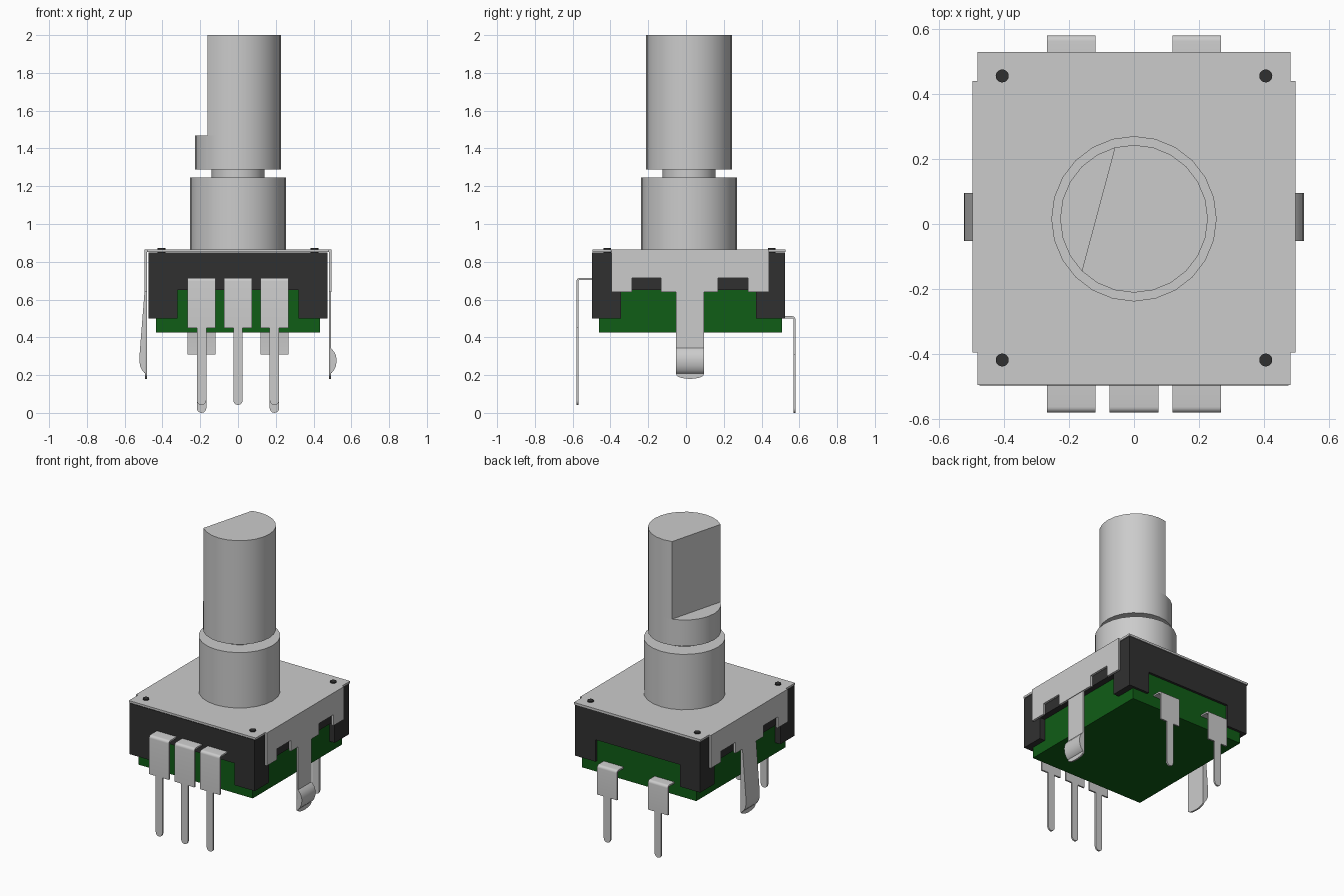
import bpy, bmesh
from math import cos, sin, radians, pi

if "Cube" in bpy.data.objects:
    bpy.data.objects.remove(bpy.data.objects["Cube"])

CY = 0.016  # shaft centre in y


def material(name, rgb):
    m = bpy.data.materials.new(name)
    m.diffuse_color = (*rgb, 1)
    m.use_nodes = True
    m.node_tree.nodes["Principled BSDF"].inputs["Base Color"].default_value = m.diffuse_color
    return m


BLACK = material("black_plastic", (0.03, 0.03, 0.03))
GREEN = material("green_board", (0.005, 0.11, 0.008))


def prism(bm, pts, axis, lo, hi):
    """Extrude a 2D outline along an axis: x takes (y,z), y takes (x,z), z takes (x,y)."""
    def place(a, b, h):
        return {'x': (h, a, b), 'y': (a, h, b), 'z': (a, b, h)}[axis]
    bottom = [bm.verts.new(place(a, b, lo)) for a, b in pts]
    top = [bm.verts.new(place(a, b, hi)) for a, b in pts]
    n = len(pts)
    bm.faces.new(bottom)
    bm.faces.new(top)
    for i in range(n):
        j = (i + 1) % n
        bm.faces.new((bottom[i], bottom[j], top[j], top[i]))


def make(name, parts, mat=None):
    bm = bmesh.new()
    for p in parts:
        prism(bm, *p)
    bmesh.ops.recalc_face_normals(bm, faces=bm.faces)
    me = bpy.data.meshes.new(name)
    bm.to_mesh(me)
    bm.free()
    ob = bpy.data.objects.new(name, me)
    bpy.context.collection.objects.link(ob)
    if mat:
        me.materials.append(mat)
    bpy.ops.object.select_all(action='DESELECT')
    ob.select_set(True)
    bpy.context.view_layer.objects.active = ob
    bpy.ops.object.shade_smooth_by_angle(angle=radians(35))
    return ob


def rect(a0, a1, b0, b1):
    return [(a0, b0), (a1, b0), (a1, b1), (a0, b1)]


def arc(cx, cy, r, start, sweep, n, ry=None):
    return [(cx + r * cos(radians(start + sweep * i / n)),
             cy + (ry or r) * sin(radians(start + sweep * i / n))) for i in range(n + 1)]


def circle(cx, cy, r, n=24):
    return arc(cx, cy, r, 0, 360, n)[:-1]


# plastic housing: slab with four corner feet
feet = [(rect(x0, x1, y0, y1), 'z', 0.50, 0.65)
        for x0, x1 in ((-0.475, -0.32), (0.32, 0.475))
        for y0, y1 in ((-0.497, -0.345), (0.37, 0.524))]
make("housing", [(rect(-0.475, 0.475, -0.497, 0.524), 'z', 0.65, 0.85)] + feet, BLACK)

# green base block
make("base_block", [(rect(-0.434, 0.434, -0.46, 0.508), 'z', 0.425, 0.655)], GREEN)

# top metal plate
make("cover_plate", [(rect(-0.481, 0.481, -0.495, 0.528), 'z', 0.851, 0.865)])

# bent-down cover sides with two notches and a mounting tab with a rounded tip
side = [(-0.395, 0.865), (-0.395, 0.64), (-0.286, 0.64), (-0.286, 0.715),
        (-0.132, 0.715), (-0.132, 0.64), (-0.053, 0.64)]
side += arc(0.021, 0.205, 0.074, 180, 180, 10, ry=0.025)
side += [(0.095, 0.64), (0.17, 0.64), (0.17, 0.715), (0.328, 0.715),
         (0.328, 0.64), (0.44, 0.64), (0.44, 0.865)]
upper = [(y, max(z, 0.64)) for y, z in side if z >= 0.64]
tab = [p for p in side if p[1] < 0.64] + [(0.095, 0.64), (-0.053, 0.64)]
for s, label in ((-1, "left"), (1, "right")):
    lo, hi = sorted((s * 0.481, s * 0.496))
    tlo, thi = sorted((s * 0.481, s * 0.492))
    make(label + "_cover_side", [(upper, 'x', lo, hi), (tab, 'x', tlo, thi)])

# spring bulges on the mounting tabs
curl = [(0.522, 0.28), (0.519, 0.25), (0.508, 0.225), (0.496, 0.212), (0.484, 0.205)]
right = [(0.484, 0.35), (0.495, 0.34), (0.51, 0.322), (0.519, 0.302)] + curl
left = [(-0.484, 0.69), (-0.495, 0.64), (-0.521, 0.31)] + [(-x, z) for x, z in curl]
make("right_tab_bulge", [(right, 'y', -0.053, 0.095)])
make("left_tab_bulge", [(left, 'y', -0.053, 0.095)])

# rivet dots on the plate
make("corner_rivets", [(circle(x, y, 0.02, 16), 'z', 0.84, 0.873)
                       for x in (-0.405, 0.405) for y in (-0.418, 0.455)], BLACK)


def pin(name, x, s, top, shoulder, tip, inner):
    """Bent terminal: wide elbow with rounded corner, then a narrow leg with a rounded tip."""
    out, t, r = 0.58, 0.011, 0.018
    elbow = [(inner, top - t), (inner, top)] + arc(out - r, top - r, r, 90, -90, 5)
    elbow += [(out, shoulder), (out - t, shoulder)]
    elbow += arc(out - r, top - r, r - t, 0, 90, 3)
    elbow = [(s * y, z) for y, z in elbow]
    leg = [(x + 0.025, shoulder), (x - 0.025, shoulder)]
    leg += arc(x, tip + 0.025, 0.025, 180, 180, 8)
    lo, hi = sorted((s * (out - t), s * out))
    make(name, [(elbow, 'x', x - 0.075, x + 0.075), (leg, 'y', lo, hi)])


# three front terminals and two back terminals
for i, x in enumerate((-0.193, 0, 0.193)):
    pin(f"front_pin_{i + 1}", x, -1, 0.715, 0.45, 0.042, 0.48)
for i, x in enumerate((-0.193, 0.193)):
    pin(f"back_pin_{i + 1}", x, 1, 0.512, 0.31, 0.0, 0.49)

# threaded bushing, neck and D-cut shaft
make("bushing", [(circle(0, CY, 0.254), 'z', 0.86, 1.245)])
make("shaft_neck", [(circle(0, CY, 0.14), 'z', 1.24, 1.295)])
make("shaft", [(circle(0, CY, 0.227), 'z', 1.288, 1.468),
               (arc(0, CY, 0.227, 225, 240, 16), 'z', 1.468, 2.0)])
